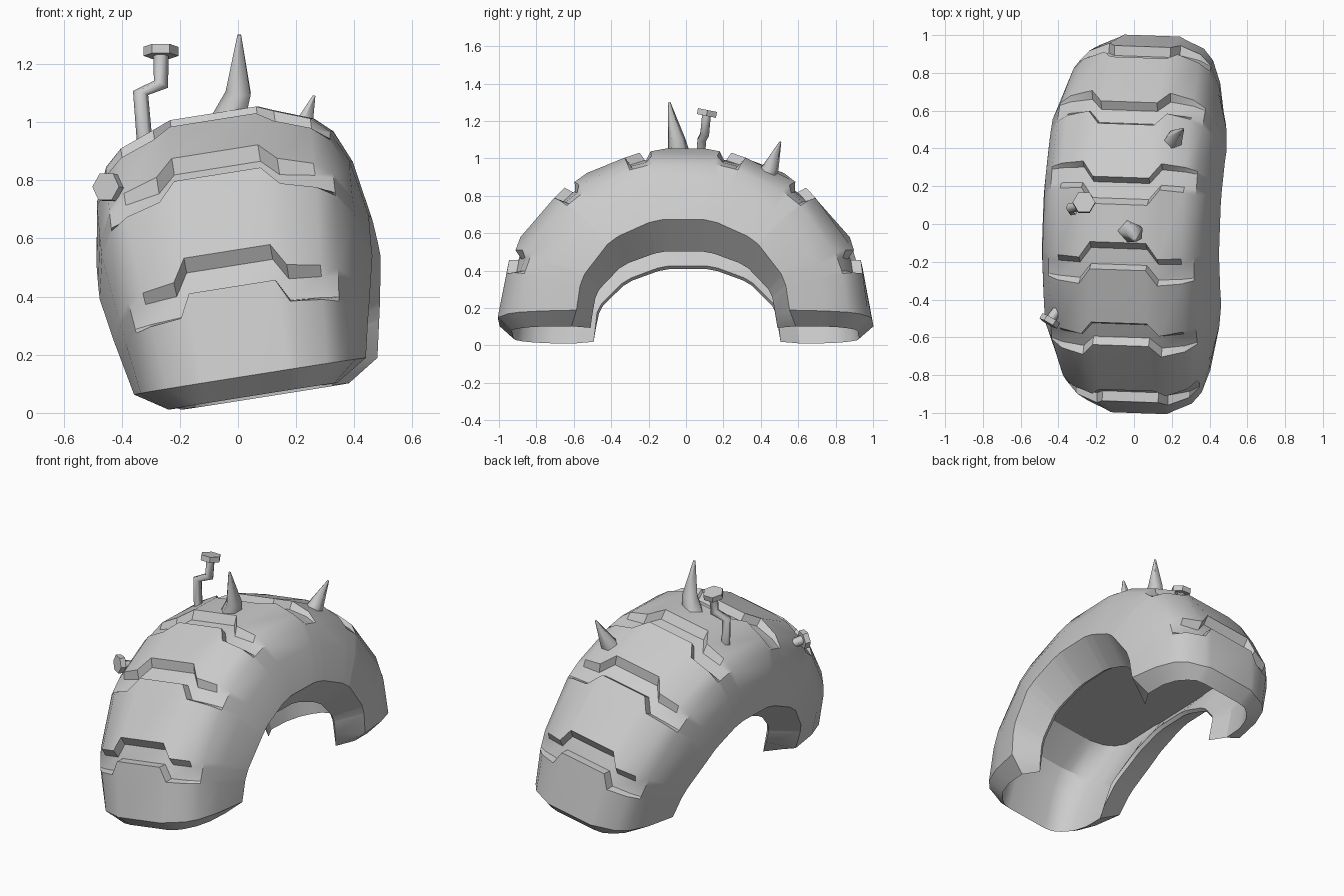
import bpy, bmesh, math
from mathutils import Matrix, Vector

if "Cube" in bpy.data.objects:
    bpy.data.objects.remove(bpy.data.objects["Cube"])

rubber = bpy.data.materials.new("grey")
rubber.diffuse_color = (0.6, 0.6, 0.6, 1)
rubber.use_nodes = True
rubber.node_tree.nodes["Principled BSDF"].inputs["Base Color"].default_value = rubber.diffuse_color

TILT = Matrix.Rotation(math.radians(-2), 4, 'Z') @ Matrix.Rotation(math.radians(-9), 4, 'Y')
CENTRE_X, CENTRE_Z, HEIGHT = 0.08, 0.115, 0.92
CEILING = 0.57                             # flat ceiling inside the hollow


def finish(name, bm, angle=30):
    bmesh.ops.recalc_face_normals(bm, faces=bm.faces)
    mesh = bpy.data.meshes.new(name)
    bm.to_mesh(mesh)
    bm.free()
    mesh.materials.append(rubber)
    ob = bpy.data.objects.new(name, mesh)
    bpy.context.collection.objects.link(ob)
    bpy.ops.object.select_all(action='DESELECT')
    ob.select_set(True)
    bpy.context.view_layer.objects.active = ob
    bpy.ops.object.shade_smooth_by_angle(angle=math.radians(angle))
    return ob


# Half cross-section: half width, radius along y, radius along z, groove depth, zigzag share
OUTER = [(0.15, 1.0, 1.0, 0.05, 1), (0.21, 0.985, 0.985, 0.05, 0), (0.33, 0.94, 0.935, 0.03, 0),
         (0.39, 0.88, 0.875, 0, 0), (0.44, 0.76, 0.75, 0, 0), (0.475, 0.57, 0.53, 0, 0),
         (0.30, 0.49, 0.37, 0, 0)]
INNER = [(0.13, 0.925, 0.925, 0, 0), (0.18, 0.915, 0.915, 0, 0), (0.26, 0.88, 0.87, 0, 0),
         (0.31, 0.82, 0.81, 0, 0), (0.34, 0.73, 0.72, 0, 0), (0.345, 0.6, 0.56, 0, 0),
         (0.28, 0.5, 0.385, 0, 0)]


def mirrored(half):
    return [(-p[0],) + p[1:] for p in reversed(half)] + half


# Rows along the arch: angle, whether it is a groove floor
quarter = [(0, 0)]
for mid in (19, 49, 75):
    quarter += [(mid - 4.2, 0), (mid - 3.2, 1), (mid + 2, 1), (mid + 4.2, 0)]


def arch_point(col, row, side, inner):
    h, ry, rz, depth, zig = col
    angle, floor = row
    shift = 5 * zig if angle > 0 and not inner else 0
    t = math.radians(angle + shift)
    cut = depth * floor
    if abs(h) > 0.2:                       # the ends pinch in slightly
        h *= 1 - 0.15 * (1 - min(angle / 40, 1))
    z = CENTRE_Z + HEIGHT * (rz - cut) * math.sin(t)
    if inner:
        z = min(z, CEILING)
        if angle == 0:
            z -= 0.07
    return TILT @ Vector((h + CENTRE_X, side * (ry - cut) * math.cos(t), z))


def build_tyre():
    bm = bmesh.new()
    rows = [(r, -1) for r in quarter] + [(r, 1) for r in reversed(quarter)]
    skins = []
    for cols, inner in ((mirrored(OUTER), False), (mirrored(INNER), True)):
        skins.append([[bm.verts.new(arch_point(c, r, s, inner)) for c in cols] for r, s in rows])
    n = len(skins[0][0])
    for grid in skins:
        for a, b in zip(grid, grid[1:]):
            for i in range(n - 1):
                bm.faces.new((a[i], a[i + 1], b[i + 1], b[i]))
    out, inn = skins
    for r in (0, -1):                      # bevelled end rims
        for i in range(n - 1):
            bm.faces.new((out[r][i], out[r][i + 1], inn[r][i + 1], inn[r][i]))
    for c in (0, -1):                      # bead edges
        for r in range(len(rows) - 1):
            bm.faces.new((out[r][c], out[r + 1][c], inn[r + 1][c], inn[r][c]))
    finish("half_tyre", bm)


def tube(bm, points, radii, sides):
    """Rings of vertices swept along a path, capped at both ends."""
    pts = [Vector(p) for p in points]
    rings = []
    for i, p in enumerate(pts):
        d = (pts[min(i + 1, len(pts) - 1)] - pts[max(i - 1, 0)]).normalized()
        ref = Vector((0, 1, 0)) if abs(d.y) < 0.8 else Vector((0, 0, 1))
        u = d.cross(ref).normalized()
        v = d.cross(u)
        rings.append([bm.verts.new(p + radii[i] * (math.cos(k * math.tau / sides) * u
                                                  + math.sin(k * math.tau / sides) * v))
                      for k in range(sides)])
    for a, b in zip(rings, rings[1:]):
        for k in range(sides):
            j = (k + 1) % sides
            bm.faces.new((a[k], a[j], b[j], b[k]))
    bm.faces.new(rings[0])
    bm.faces.new(rings[-1])


def spike(name, points, radii):
    bm = bmesh.new()
    tube(bm, points, radii, 5)
    finish(name, bm, 76)


def nail(name, path, radius, head, axis, head_radius):
    bm = bmesh.new()
    tube(bm, path, [radius] * len(path), 6)
    finish(name + "_shaft", bm, 65)
    bm = bmesh.new()
    c, d = Vector(head), Vector(axis).normalized() * 0.016
    tube(bm, (c - d, c + d), (head_radius, head_radius), 6)
    finish(name + "_head", bm)


build_tyre()

# Thorns stuck in the tread
spike("tall_spike", [(-0.03, -0.035, 1.0), (0.005, -0.05, 1.1), (0.005, -0.09, 1.3)],
      (0.065, 0.048, 0.007))
spike("short_spike", [(0.19, 0.41, 0.87), (0.215, 0.455, 0.95), (0.262, 0.505, 1.09)],
      (0.065, 0.045, 0.005))

# Bent nails with hexagonal heads
nail("bent_nail", [(-0.32, 0.07, 0.92), (-0.335, 0.085, 1.1), (-0.265, 0.1, 1.13), (-0.265, 0.11, 1.24)],
     0.027, (-0.265, 0.112, 1.243), (0, 0.2, 1), 0.06)
nail("side_nail", [(-0.375, -0.41, 0.725), (-0.4, -0.45, 0.755), (-0.445, -0.51, 0.775)],
     0.027, (-0.447, -0.513, 0.776), (-0.5, -0.85, 0.1), 0.053)
